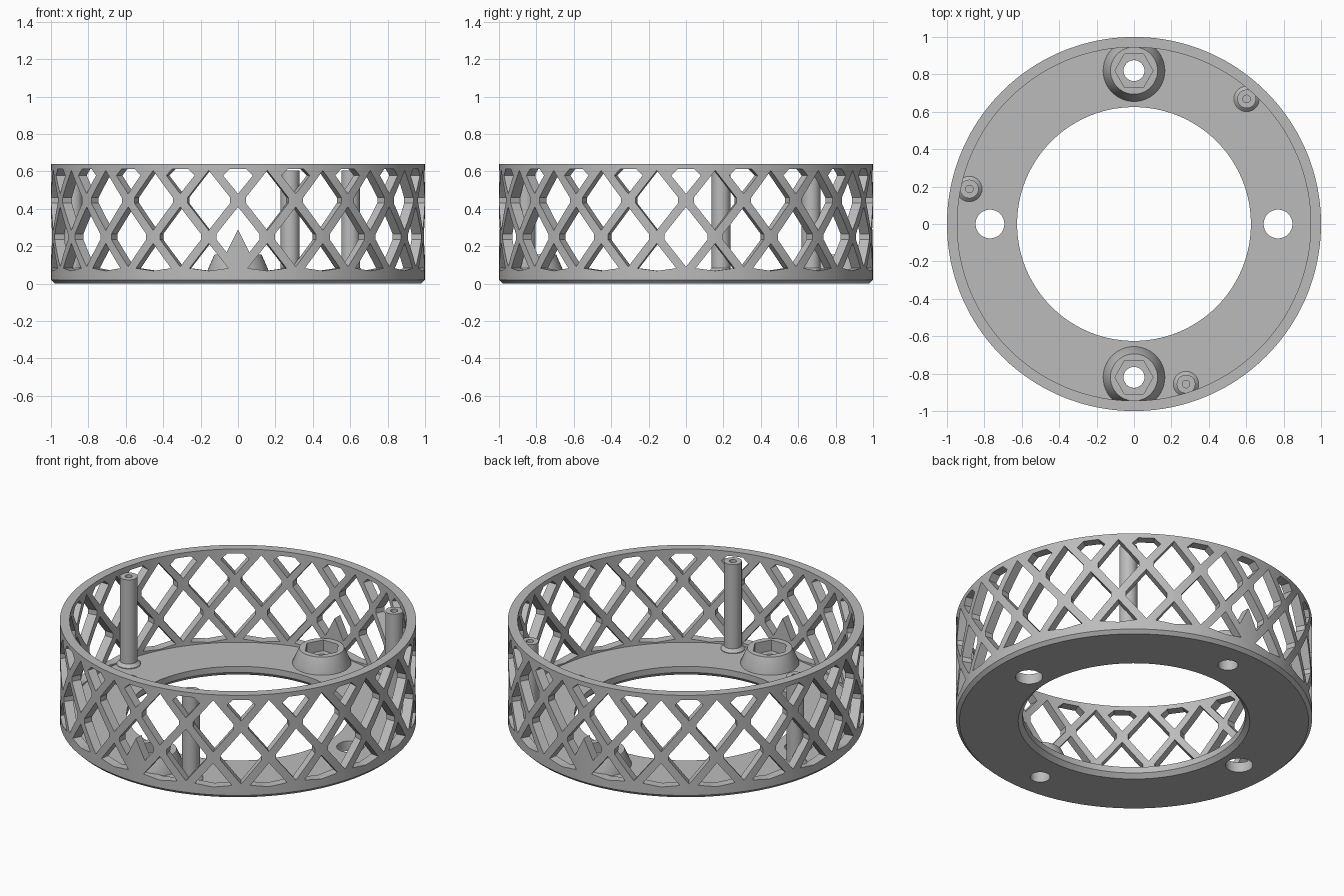
import bpy, bmesh, math
from math import sin, cos, pi, radians

if "Cube" in bpy.data.objects:
    bpy.data.objects.remove(bpy.data.objects["Cube"])

grey = bpy.data.materials.new("grey_plastic")
grey.diffuse_color = (0.5, 0.5, 0.5, 1)
grey.use_nodes = True
grey.node_tree.nodes["Principled BSDF"].inputs["Base Color"].default_value = grey.diffuse_color


def finish(bm, name):
    bmesh.ops.recalc_face_normals(bm, faces=bm.faces)
    me = bpy.data.meshes.new(name)
    bm.to_mesh(me)
    bm.free()
    me.materials.append(grey)
    ob = bpy.data.objects.new(name, me)
    bpy.context.collection.objects.link(ob)
    return ob


def lathe(name, profile, n, loc=(0, 0)):
    """Closed (radius, z) profile turned about a vertical axis."""
    bm = bmesh.new()
    rings = [[bm.verts.new((loc[0] + r * cos(2 * pi * i / n),
                            loc[1] + r * sin(2 * pi * i / n), z)) for i in range(n)]
             for r, z in profile]
    for a, b in zip(rings, rings[1:] + rings[:1]):
        for i in range(n):
            j = (i + 1) % n
            bm.faces.new((a[i], a[j], b[j], b[i]))
    return finish(bm, name)


def prism(bm, low, high):
    """Closed solid between two matching outlines."""
    a = [bm.verts.new(p) for p in low]
    b = [bm.verts.new(p) for p in high]
    bm.faces.new(a[::-1])
    bm.faces.new(b)
    for i in range(len(a)):
        j = (i + 1) % len(a)
        bm.faces.new((a[i], a[j], b[j], b[i]))


def round_cutter(bm, x, y, r, n, z0, z1):
    pts = [(x + r * cos(2 * pi * i / n), y + r * sin(2 * pi * i / n)) for i in range(n)]
    prism(bm, [(*p, z0) for p in pts], [(*p, z1) for p in pts])


def window(bm, angle, right_side):
    """Radial cutter through the wall; outline mirrored from its right half."""
    left = [(-x, z) for x, z in reversed(right_side) if x > 0]
    c, s = cos(angle), sin(angle)
    ring = lambda r: [(r * c - x * s, r * s + x * c, z) for x, z in right_side + left]
    prism(bm, ring(0.9), ring(1.06))


def cut(ob, bm):
    cutter = finish(bm, "cutter")
    cutter.hide_render = True
    mod = ob.modifiers.new("cut", 'BOOLEAN')
    mod.operation = 'DIFFERENCE'
    mod.solver = 'EXACT'
    mod.object = cutter
    bpy.context.view_layer.objects.active = ob
    bpy.ops.object.modifier_apply(modifier=mod.name)
    bpy.data.objects.remove(cutter, do_unlink=True)


def smooth(ob):
    bpy.ops.object.select_all(action='DESELECT')
    ob.select_set(True)
    bpy.context.view_layer.objects.active = ob
    bpy.ops.object.shade_smooth_by_angle(angle=radians(25))


# Ring body: flat base plate and upright wall
body = lathe("ring_body", [(0.65, 0), (0.98, 0), (1, 0.02), (1, 0.64), (0.945, 0.64),
                           (0.945, 0.062), (0.625, 0.062), (0.625, 0.025)], 160)

# Lattice windows: two staggered columns, repeated twenty times
low_a = [(0, 0.09), (0.115, 0.235), (0.115, 0.265), (0, 0.41)]
low_boss = [(0, 0.29), (0.061, 0.167), (0.115, 0.235), (0.115, 0.265), (0, 0.41)]
top_a = [(0, 0.48), (0.08, 0.578), (0.045, 0.612)]
high_b = [(0, 0.285), (0.115, 0.43), (0.115, 0.46), (0, 0.605)]
base_b = [(0, 0.068), (0.105, 0.082), (0, 0.215)]
bm = bmesh.new()
for k in range(20):
    a = k * pi / 10
    window(bm, a, low_boss if k in (5, 15) else low_a)
    window(bm, a, top_a)
    window(bm, a + pi / 20, high_b)
    window(bm, a + pi / 20, base_b)
cut(body, bm)

# Mounting holes in the plate
bm = bmesh.new()
for s in (-1, 1):
    round_cutter(bm, s * 0.77, 0, 0.077, 40, -0.1, 0.2)
    round_cutter(bm, 0, s * 0.82, 0.056, 32, -0.1, 0.2)
cut(body, bm)
smooth(body)

# Conical screw bosses with hexagonal nut pockets
for s, name in ((-1, "front_boss"), (1, "back_boss")):
    boss = lathe(name, [(0.056, 0.05), (0.165, 0.05), (0.165, 0.066), (0.126, 0.156),
                        (0.056, 0.156)], 48, (0, s * 0.82))
    bm = bmesh.new()
    round_cutter(bm, 0, s * 0.82, 0.102, 6, 0.09, 0.25)
    cut(boss, bm)
    smooth(boss)

# Slim posts with a flared foot and a blind pin hole
for deg, name in ((48, "right_post"), (168, "left_post"), (288, "front_post")):
    a = radians(deg)
    post = lathe(name, [(0.001, 0.05), (0.068, 0.05), (0.068, 0.066), (0.05, 0.084),
                        (0.05, 0.605), (0.02, 0.605), (0.02, 0.45), (0.001, 0.45)],
                 28, (0.9 * cos(a), 0.9 * sin(a)))
    smooth(post)
